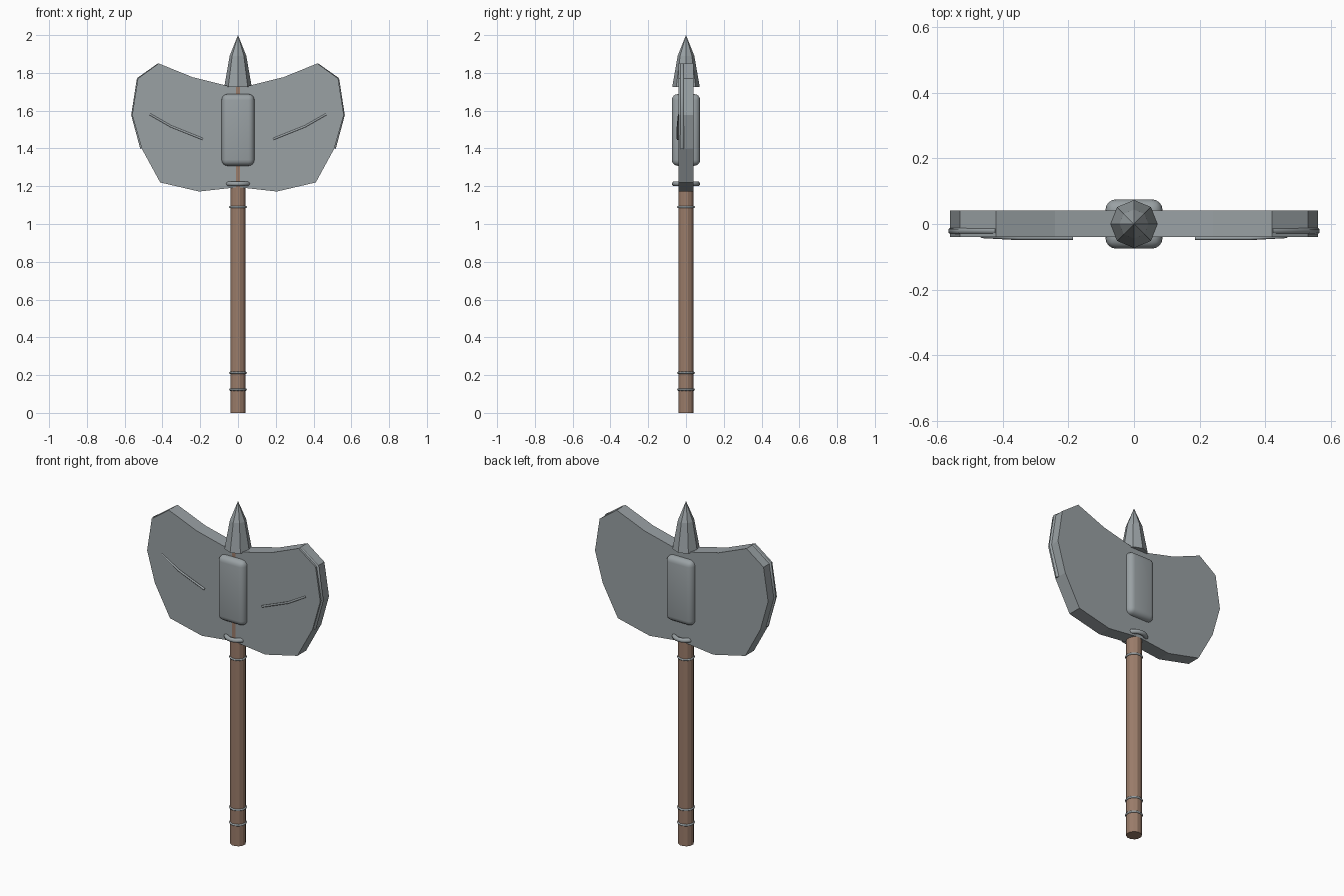
import bpy, bmesh, math
from mathutils import Vector

if "Cube" in bpy.data.objects:
    bpy.data.objects.remove(bpy.data.objects["Cube"])


def material(name, rgb):
    m = bpy.data.materials.new(name)
    m.diffuse_color = (*rgb, 1)
    m.use_nodes = True
    m.node_tree.nodes["Principled BSDF"].inputs["Base Color"].default_value = m.diffuse_color
    return m


STEEL = material("grey steel", (0.32, 0.355, 0.37))
WOOD = material("brown wood", (0.33, 0.205, 0.145))


def finish(obj, name, mat):
    obj.name = name
    obj.data.materials.append(mat)
    return obj


def from_bmesh(bm, name, mat):
    bmesh.ops.recalc_face_normals(bm, faces=bm.faces)
    me = bpy.data.meshes.new(name)
    bm.to_mesh(me)
    bm.free()
    obj = bpy.data.objects.new(name, me)
    bpy.context.collection.objects.link(obj)
    return finish(obj, name, mat)


def lathe(name, mat, rings, sides, turn=0.0):
    """Solid of stacked (radius, z) rings; radius 0 makes a tip."""
    bm = bmesh.new()
    loops = []
    for r, z in rings:
        if r == 0:
            loops.append([bm.verts.new((0, 0, z))] * sides)
        else:
            loops.append([bm.verts.new((r * math.cos(turn + math.tau * i / sides),
                                        r * math.sin(turn + math.tau * i / sides), z))
                          for i in range(sides)])
    for a, b in zip(loops, loops[1:]):
        for i in range(sides):
            j = (i + 1) % sides
            bm.faces.new(list(dict.fromkeys((a[i], a[j], b[j], b[i]))))
    bm.faces.new(loops[0])
    if rings[-1][0] > 0:
        bm.faces.new(loops[-1])
    return from_bmesh(bm, name, mat)


def torus(name, z, major, minor):
    bpy.ops.mesh.primitive_torus_add(major_segments=24, minor_segments=8, location=(0, 0, z),
                                     major_radius=major, minor_radius=minor)
    obj = finish(bpy.context.object, name, STEEL)
    bpy.ops.object.shade_smooth()
    return obj


def tube(name, points, radius):
    cu = bpy.data.curves.new(name, 'CURVE')
    cu.dimensions = '3D'
    cu.bevel_depth = radius
    cu.bevel_resolution = 1
    cu.use_fill_caps = True
    sp = cu.splines.new('POLY')
    sp.points.add(len(points) - 1)
    for p, co in zip(sp.points, points):
        p.co = (*co, 1)
    obj = bpy.data.objects.new(name, cu)
    bpy.context.collection.objects.link(obj)
    return finish(obj, name, STEEL)


# wooden handle
lathe("handle", WOOD, [(0.042, 0), (0.042, 1.74)], 12, math.pi / 12)

# double blade: half outline mirrored about x = 0
half = [(0.05, 1.73), (0.24, 1.777), (0.42, 1.85), (0.53, 1.77),
        (0.56, 1.577), (0.51, 1.40), (0.412, 1.22), (0.206, 1.172)]
outline = half + [(0, 1.195)] + [(-x, z) for x, z in reversed(half)]
bm = bmesh.new()
face = bm.faces.new([bm.verts.new((x, -0.04, z)) for x, z in outline])
ext = bmesh.ops.extrude_face_region(bm, geom=[face])
bmesh.ops.translate(bm, vec=Vector((0, 0.081, 0)),
                    verts=[v for v in ext["geom"] if isinstance(v, bmesh.types.BMVert)])
from_bmesh(bm, "double_blade", STEEL)

# cutting edge rims and engraved ridges on the front face
for side, s in (("left", -1), ("right", 1)):
    tube(side + "_edge_rim", [(s * x, -0.021, z) for x, z in
         [(0.418, 1.843), (0.527, 1.767), (0.556, 1.577), (0.508, 1.40)]], 0.011)
    tube(side + "_blade_ridge", [(s * 0.187, -0.043, 1.45), (s * 0.355, -0.043, 1.517),
                                 (s * 0.465, -0.037, 1.58)], 0.006)

# rounded socket block
bpy.ops.mesh.primitive_cube_add(size=1, location=(0, 0, 1.498))
block = finish(bpy.context.object, "socket_block", STEEL)
block.scale = (0.174, 0.15, 0.38)
bpy.ops.object.transform_apply(location=False, rotation=False, scale=True)
bev = block.modifiers.new("round", 'BEVEL')
bev.width = 0.032
bev.segments = 4
bpy.ops.object.modifier_apply(modifier="round")
bpy.ops.object.shade_smooth_by_angle(angle=math.radians(30))

# collar under the blade, bands on the handle
torus("collar", 1.213, 0.062, 0.013)
for i, z in enumerate((1.09, 0.212, 0.123)):
    torus(f"handle_band_{i + 1}", z, 0.041, 0.006)

# eight-sided top spike
lathe("top_spike", STEEL, [(0.073, 1.725), (0.044, 1.89), (0, 2.0)], 8)
